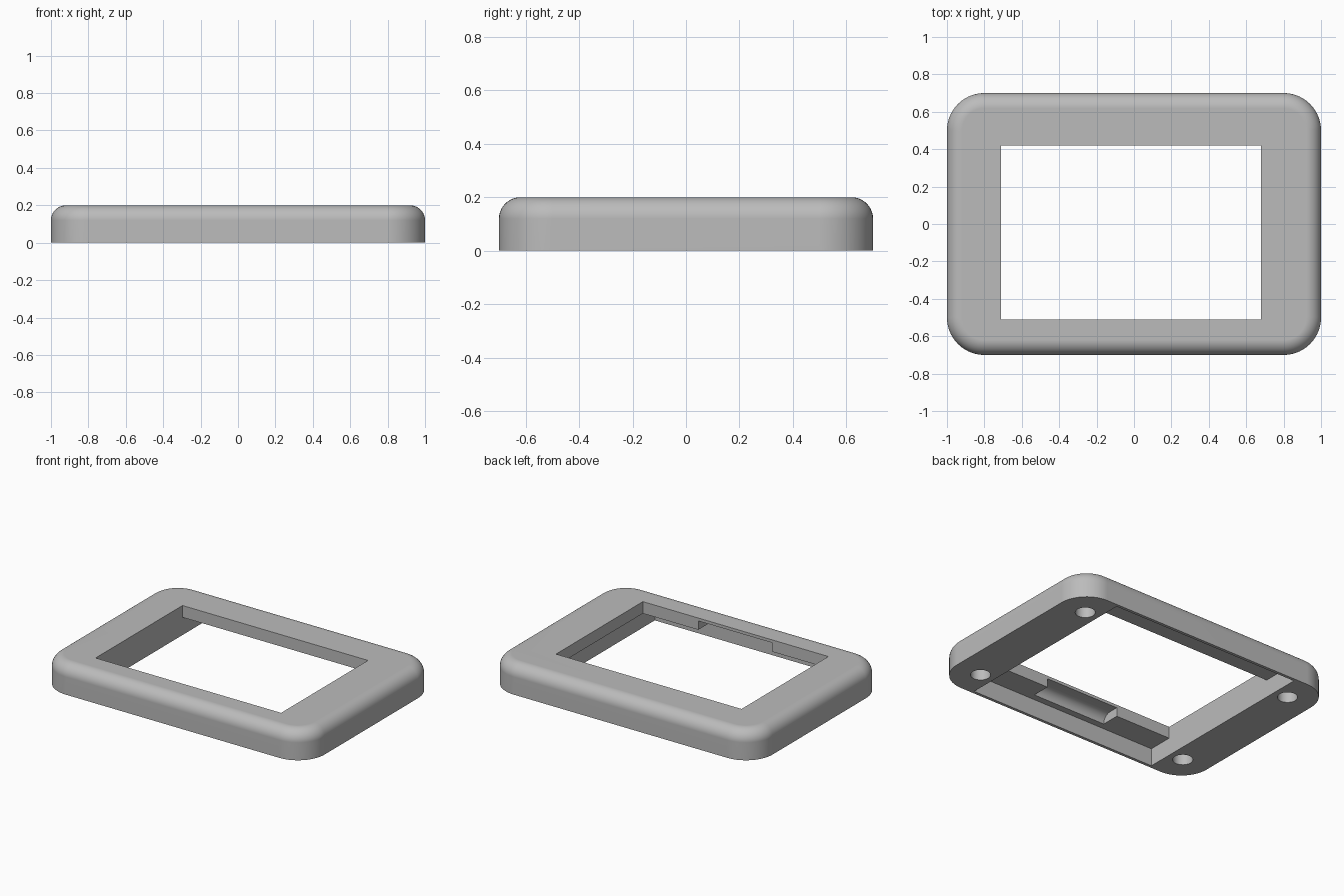
import bpy
import bmesh

cube = bpy.data.objects.get("Cube")
if cube:
    bpy.data.objects.remove(cube, do_unlink=True)

grey = bpy.data.materials.new("plain_grey")
grey.use_nodes = True
colour = (0.5, 0.5, 0.5, 1)
grey.diffuse_color = colour
grey.node_tree.nodes["Principled BSDF"].inputs["Base Color"].default_value = colour


def box_mesh(x, y, z):
    """Box spanning the given (low, high) ranges."""
    bm = bmesh.new()
    bmesh.ops.create_cube(bm, size=1)
    for v in bm.verts:
        v.co = [r[0] if c < 0 else r[1] for c, r in zip(v.co, (x, y, z))]
    return bm


def bevel(bm, rule, radius, segments):
    """Round every edge whose two ends satisfy the rule."""
    edges = [e for e in bm.edges if rule(e.verts[0].co, e.verts[1].co)]
    bmesh.ops.bevel(bm, geom=edges, offset=radius, segments=segments,
                    profile=0.5, affect='EDGES', clamp_overlap=False)


def add_object(name, bm):
    bmesh.ops.recalc_face_normals(bm, faces=bm.faces)
    mesh = bpy.data.meshes.new(name)
    bm.to_mesh(mesh)
    bm.free()
    mesh.materials.append(grey)
    obj = bpy.data.objects.new(name, mesh)
    bpy.context.collection.objects.link(obj)
    return obj


# Shell: rounded corners, then a rounded top rim
H = 0.2
bm = box_mesh((-1, 1), (-0.7, 0.7), (0, H))
bevel(bm, lambda a, b: abs(a.z - b.z) > 0.1, 0.2, 14)
bevel(bm, lambda a, b: min(a.z, b.z) > H - 0.001, 0.08, 10)
frame = add_object("bezel_frame", bm)

# Underside pocket and off-centre window
cutters = [
    add_object("pocket_cutter", box_mesh((-0.71, 0.71), (-0.68, 0.68), (-0.1, 0.12))),
    add_object("window_cutter", box_mesh((-0.71, 0.68), (-0.51, 0.42), (-0.2, 0.4))),
]

# Rounded relief in the front lip of the window
bm = box_mesh((-0.29, 0.265), (-0.635, -0.3), (0.05, 0.18))
bevel(bm, lambda a, b: max(a.y, b.y) < -0.6 and min(a.z, b.z) > 0.15, 0.06, 8)
cutters.append(add_object("relief_cutter", bm))

# Blind screw holes near the corners
for sx in (-1, 1):
    for sy in (-1, 1):
        bm = bmesh.new()
        bmesh.ops.create_cone(bm, cap_ends=True, segments=32, radius1=0.062,
                              radius2=0.062, depth=0.24)
        bmesh.ops.translate(bm, verts=bm.verts, vec=(sx * 0.81, sy * 0.5, 0))
        cutters.append(add_object("screw_hole_cutter", bm))

# Carve the shell and discard the cutters
bpy.ops.object.select_all(action='DESELECT')
bpy.context.view_layer.objects.active = frame
frame.select_set(True)
for cutter in cutters:
    cutter.hide_render = True
    mod = frame.modifiers.new("cut", 'BOOLEAN')
    mod.operation = 'DIFFERENCE'
    mod.solver = 'EXACT'
    mod.object = cutter
    bpy.ops.object.modifier_apply(modifier=mod.name)
    bpy.data.objects.remove(cutter, do_unlink=True)

# Smooth rounds, crisp cut edges, flat faces kept flat
bpy.ops.object.shade_smooth_by_angle(angle=0.6)
normals = frame.modifiers.new("flat_faces", 'WEIGHTED_NORMAL')
normals.keep_sharp = True
